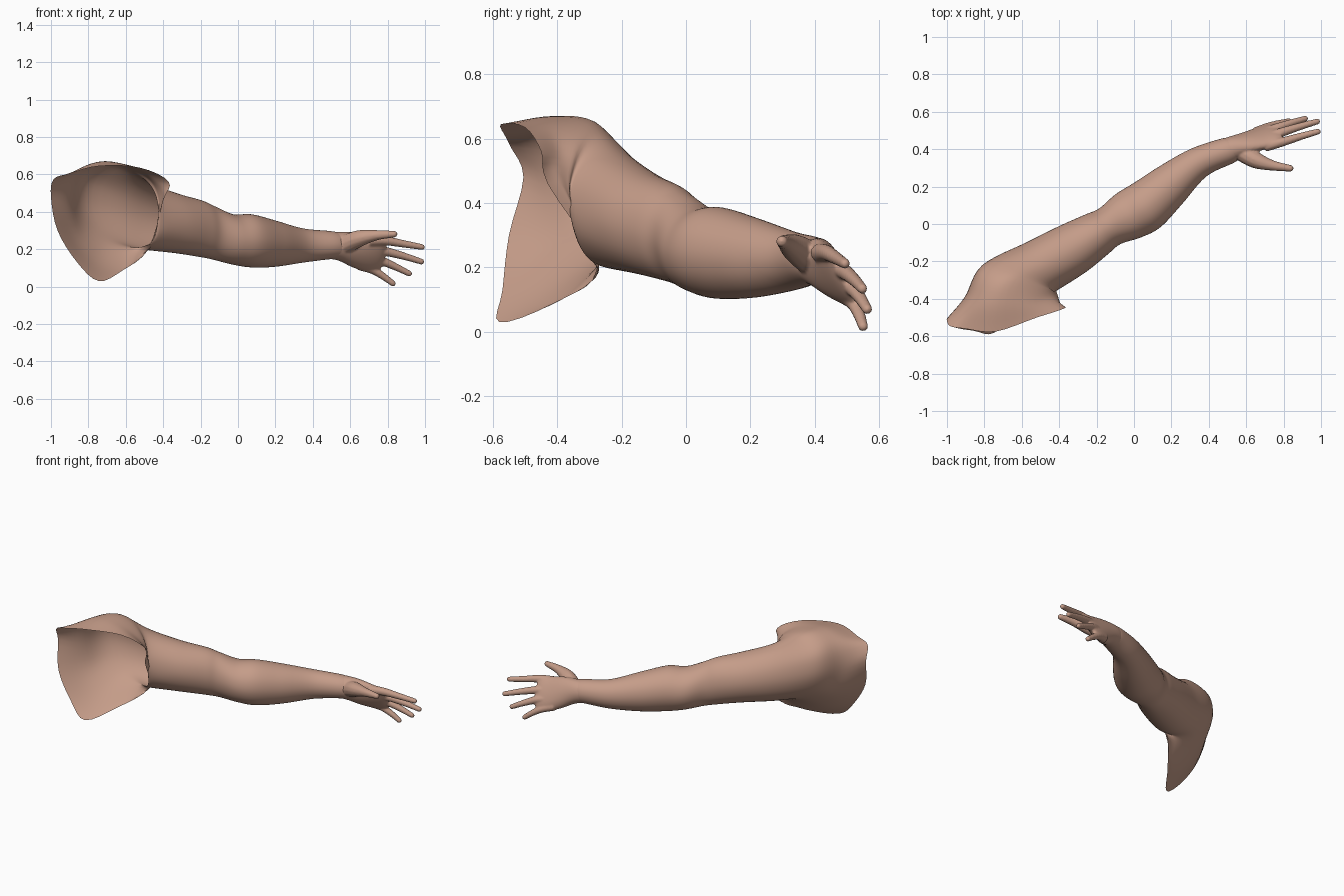
import bpy, bmesh, math
from mathutils import Vector

if "Cube" in bpy.data.objects:
    bpy.data.objects.remove(bpy.data.objects["Cube"])

skin = bpy.data.materials.new("skin")
skin.diffuse_color = (0.56, 0.335, 0.25, 1)
skin.use_nodes = True
skin.node_tree.nodes["Principled BSDF"].inputs["Base Color"].default_value = skin.diffuse_color


def catmull(p0, p1, p2, p3, t):
    return 0.5 * (2 * p1 + (p2 - p0) * t + (2 * p0 - 5 * p1 + 4 * p2 - p3) * t * t
                  + (3 * p1 - p0 - 3 * p2 + p3) * t ** 3)


def resample_loop(pts, k):
    n = len(pts)
    return [catmull(pts[i - 1], pts[i], pts[(i + 1) % n], pts[(i + 2) % n], j / k)
            for i in range(n) for j in range(k)]


def resample_path(pts, k):
    e = [2 * pts[0] - pts[1]] + pts + [2 * pts[-1] - pts[-2]]
    out = [catmull(*e[i:i + 4], j / k) for i in range(len(pts) - 1) for j in range(k)]
    return out + [pts[-1]]


def loft(bm, rings, around=4, along=6, caps=False):
    """Skin a smooth surface over matching closed control rings."""
    rings = [resample_loop(r, around) for r in rings]
    cols = [resample_path(list(c), along) for c in zip(*rings)]
    n = len(cols)
    grid = [[bm.verts.new(p) for p in c] for c in cols]
    for i in range(n):
        a, b = grid[i], grid[(i + 1) % n]
        for j in range(len(a) - 1):
            bm.faces.new((a[j], b[j], b[j + 1], a[j + 1]))
    if caps:
        bm.faces.new([c[0] for c in grid])
        bm.faces.new([c[-1] for c in grid][::-1])


def section(x, y, z, w, h, roll=0.0, yaw=31.0):
    """Elliptical ring across the limb: first point faces front, then up."""
    a, r = math.radians(yaw), math.radians(roll)
    front = Vector((math.sin(a), -math.cos(a), 0))
    up = Vector((0, 0, 1))
    f = front * math.cos(r) - up * math.sin(r)
    u = up * math.cos(r) + front * math.sin(r)
    return [Vector((x, y, z)) + f * w * math.cos(k * math.pi / 6)
            + u * h * math.sin(k * math.pi / 6) for k in range(12)]


def tube(bm, pts):
    """Tapered finger through (x, y, z, radius) points with a round tip."""
    path = resample_path([Vector(p) for p in pts], 4)
    rings = []
    for i, p in enumerate(path):
        d = (path[min(i + 1, len(path) - 1)] - path[max(i - 1, 0)]).to_3d().normalized()
        s = d.cross(Vector((0, 0, 1))).normalized()
        u = s.cross(d)
        rings.append([p.to_3d() + (s * math.cos(k * math.pi / 6)
                      + u * math.sin(k * math.pi / 6)) * p.w for k in range(12)])
    loft(bm, rings, 1, 1, True)
    ball = bmesh.ops.create_uvsphere(bm, u_segments=16, v_segments=10, radius=path[-1].w)
    bmesh.ops.translate(bm, verts=ball["verts"], vec=path[-1].to_3d())


def finish(bm, name):
    bmesh.ops.recalc_face_normals(bm, faces=bm.faces)
    me = bpy.data.meshes.new(name)
    bm.to_mesh(me)
    bm.free()
    me.materials.append(skin)
    for p in me.polygons:
        p.use_smooth = True
    ob = bpy.data.objects.new(name, me)
    bpy.context.collection.objects.link(ob)
    return ob


# Open shoulder shell: cut edge, then mid shell, then deltoid
edge = [(-.40, -.43, .46), (-.37, -.45, .56), (-.52, -.50, .635), (-.74, -.575, .645),
        (-.90, -.56, .605), (-.985, -.545, .575), (-1, -.505, .48), (-.965, -.55, .30),
        (-.86, -.57, .13), (-.745, -.58, .03), (-.62, -.42, .085), (-.48, -.275, .20)]
shell = [(-.405, -.39, .46), (-.44, -.40, .56), (-.56, -.42, .64), (-.72, -.42, .67),
         (-.83, -.41, .635), (-.89, -.40, .56), (-.905, -.39, .44), (-.87, -.39, .29),
         (-.79, -.42, .17), (-.69, -.42, .105), (-.58, -.355, .12), (-.475, -.27, .21)]
deltoid = [(-.42, -.36, .42), (-.45, -.35, .54), (-.54, -.32, .615), (-.66, -.29, .655),
           (-.75, -.26, .62), (-.80, -.23, .55), (-.81, -.22, .44), (-.77, -.23, .33),
           (-.70, -.25, .25), (-.62, -.27, .21), (-.54, -.28, .20), (-.46, -.28, .22)]
rings = [[Vector(p) for p in r] for r in (edge, shell, deltoid)]

# Upper arm, elbow, forearm and wrist: x, y, z, half width, half height
for s in [(-.49, -.225, .378, .152, .182), (-.327, -.133, .338, .142, .160),
          (-.20, -.055, .31, .122, .152), (-.129, -.012, .287, .111, .143),
          (-.03, .044, .253, .134, .134), (.07, .101, .245, .138, .142),
          (.195, .206, .23, .118, .124), (.343, .327, .22, .085, .092),
          (.494, .39, .222, .074, .075), (.55, .412, .216, .060, .070)]:
    rings.append(section(*s))
bm = bmesh.new()
loft(bm, rings)
finish(bm, "shoulder_and_arm")

# Palm, rolled so the thumb side leans forward
bm = bmesh.new()
palm = [section(.47, .381, .222, .070, .072, 0, 28), section(.54, .408, .216, .066, .077, 10, 24),
        section(.62, .437, .197, .054, .098, 22, 20), section(.70, .466, .178, .040, .108, 28, 18),
        section(.755, .483, .174, .028, .100, 29, 16), section(.785, .492, .174, .014, .075, 29, 16)]
loft(bm, palm, 4, 4, True)

# Thumb and four fingers
for f in [
    [(.57, .39, .225, .052), (.65, .342, .258, .045), (.74, .313, .275, .028), (.835, .298, .281, .018)],
    [(.70, .415, .245, .030), (.79, .438, .245, .025), (.89, .468, .228, .020), (.983, .494, .212, .016)],
    [(.70, .455, .200, .030), (.79, .490, .188, .025), (.89, .522, .162, .020), (.980, .548, .134, .016)],
    [(.68, .480, .155, .030), (.76, .512, .140, .025), (.84, .540, .107, .020), (.915, .563, .070, .016)],
    [(.65, .490, .115, .028), (.72, .520, .090, .023), (.78, .538, .053, .019), (.828, .550, .017, .016)],
]:
    tube(bm, f)
hand = finish(bm, "hand")

# Fuse palm and fingers into one smooth skin
m = hand.modifiers.new("fuse", "REMESH")
m.mode = "VOXEL"
m.voxel_size = 0.006
m.use_smooth_shade = True
m = hand.modifiers.new("soften", "SMOOTH")
m.factor = 0.5
m.iterations = 4
